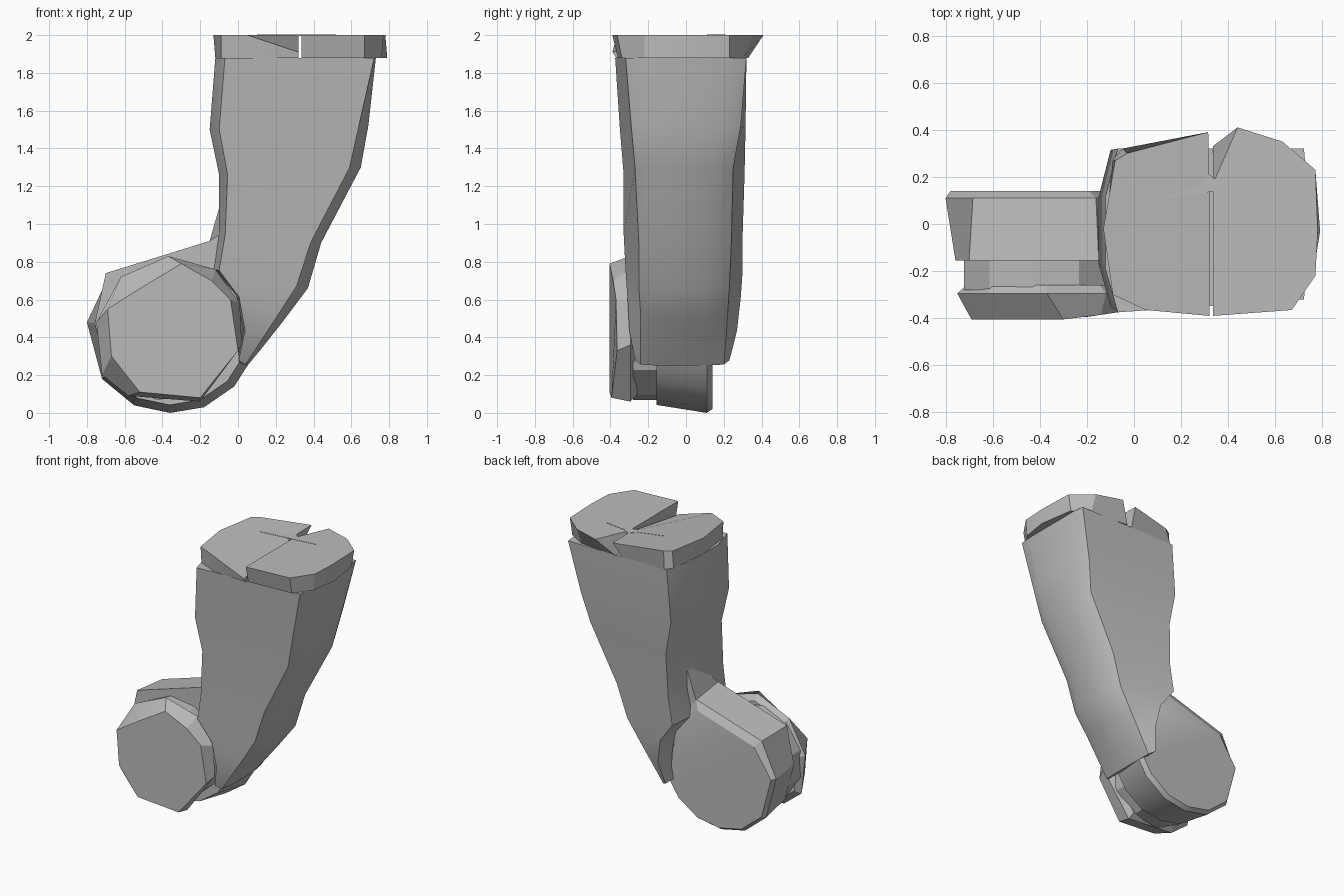
import bpy, bmesh, math
from mathutils import Vector

cube = bpy.data.objects.get("Cube")
if cube:
    bpy.data.objects.remove(cube, do_unlink=True)

GREY = (0.5, 0.5, 0.5, 1)
grey = bpy.data.materials.new("plain grey")
grey.use_nodes = True
grey.diffuse_color = GREY
grey.node_tree.nodes["Principled BSDF"].inputs["Base Color"].default_value = GREY


def loft(name, rings, angle=30):
    """Skin closed rings of equal point count and cap both ends."""
    bm = bmesh.new()
    loops = [[bm.verts.new(p) for p in ring] for ring in rings]
    for a, b in zip(loops, loops[1:]):
        for i in range(len(a)):
            j = (i + 1) % len(a)
            bm.faces.new((a[i], a[j], b[j], b[i]))
    bm.faces.new(loops[0])
    bm.faces.new(loops[-1])
    bmesh.ops.recalc_face_normals(bm, faces=bm.faces)
    mesh = bpy.data.meshes.new(name)
    bm.to_mesh(mesh)
    bm.free()
    mesh.materials.append(grey)
    obj = bpy.data.objects.new(name, mesh)
    bpy.context.collection.objects.link(obj)
    bpy.ops.object.select_all(action='DESELECT')
    obj.select_set(True)
    bpy.context.view_layer.objects.active = obj
    bpy.ops.object.shade_smooth_by_angle(angle=math.radians(angle))


def arm_section(left, right, front, back, front_r, back_r, t):
    """Chamfered section between a left and a right point in the x-z plane."""
    outline = [(0.06, front), (0, front + 0.18), (0, back - 0.2), (0.06, back),
               (t, back_r), (1, back_r - 0.1), (1, front_r + 0.1), (t, front_r)]
    a, b = Vector(left), Vector(right)
    ring = []
    for u, y in outline:
        p = a.lerp(b, u)
        ring.append((p.x, y, p.y))
    return ring


mid = Vector((-0.38, 0.42))


def side_ring(points, y, lower=1.0, upper=1.0, tilt=0.0):
    """x-z outline at depth y, scaled about the drum centre below and above
    its shoulder line; tilt pushes the part near the arm back."""
    ring = []
    for point in points:
        scale = upper if point[1] > 0.6 else lower
        p = mid + (Vector(point) - mid) * scale
        ring.append((p.x, y + tilt * max(0, p.x + 0.27), p.y))
    return ring


# Curved arm, wide and square at the top, tapering into the drum
loft("curved_arm", [arm_section(*s) for s in (
    ((-0.12, 1.88), (0.73, 1.88), -0.375, 0.32, -0.32, 0.32, 0.99),
    ((-0.15, 1.50), (0.69, 1.52), -0.35, 0.315, -0.29, 0.29, 0.94),
    ((-0.10, 1.26), (0.65, 1.30), -0.33, 0.31, -0.27, 0.25, 0.92),
    ((-0.10, 0.95), (0.44, 0.90), -0.33, 0.30, -0.25, 0.24, 0.9),
    ((-0.13, 0.76), (0.37, 0.66), -0.32, 0.30, -0.25, 0.23, 0.88),
    ((-0.01, 0.62), (0.25, 0.50), -0.31, 0.29, -0.24, 0.22, 0.85),
    ((0.03, 0.44), (0.14, 0.36), -0.30, 0.27, -0.24, 0.21, 0.8),
    ((0.00, 0.28), (0.05, 0.25), -0.27, 0.23, -0.24, 0.20, 0.8))])

# Drum body at the foot of the arm, with a shoulder rising into the arm
drum = [(-0.80, 0.48), (-0.70, 0.74), (-0.15, 0.91), (0.0, 0.75), (0.03, 0.5),
        (0.05, 0.25), (-0.02, 0.14), (-0.18, 0.03), (-0.36, 0.0),
        (-0.55, 0.04), (-0.72, 0.18)]
loft("drum_body", [side_ring(drum, -0.155, 0.9, 1.0), side_ring(drum, 0.11, 1.0, 0.95),
                   side_ring(drum, 0.14, 0.95, 0.82)], 25)

# Web that joins the shoulder to the arm, higher at the back
loft("shoulder_web", [[(-0.15, -0.15, 0.91), (-0.09, -0.15, 0.95), (0, -0.15, 0.75)],
                      [(-0.16, 0.11, 0.87), (-0.09, 0.13, 1.12), (0, 0.13, 0.75)]])

# Narrow neck between the drum and the front disc
neck = [mid + 0.355 * Vector((math.cos(a), math.sin(a)))
        for a in (math.tau * i / 11 for i in range(11))]
loft("drum_neck", [side_ring(neck, y) for y in (-0.28, -0.14)], 25)

# Faceted front disc with an uneven front face
rim = [(0.02, 0.36), (0.01, 0.58), (-0.12, 0.76), (-0.37, 0.83), (-0.62, 0.72),
       (-0.75, 0.48), (-0.72, 0.20), (-0.58, 0.09), (-0.20, 0.06)]
face = [(0.0, 0.33), (-0.04, 0.60), (-0.14, 0.70), (-0.30, 0.79), (-0.50, 0.67),
        (-0.69, 0.55), (-0.67, 0.30), (-0.52, 0.11), (-0.20, 0.08)]
loft("front_disc", [side_ring(rim, -0.26, 0.9, 0.9), side_ring(rim, -0.295),
                    side_ring(face, -0.405, tilt=0.15)], 20)


# Split cap: two slabs with a slot and a back notch; the right one dips at the slot
def cap_half(name, top, bottom, dip):
    upper = [(x, y, 2.0) for x, y in top]
    upper[0] = (*top[0], 2.0 - dip)
    loft(name, [[(x, y, 1.88) for x, y in bottom], upper], 20)


cap_half("cap_right_half",
         [(0.32, -0.39), (0.05, -0.365), (-0.09, -0.30), (-0.13, -0.02),
          (-0.08, 0.27), (-0.03, 0.30), (0.315, 0.39), (0.32, 0.18)],
         [(0.32, -0.37), (0.05, -0.355), (-0.09, -0.29), (-0.12, -0.02),
          (-0.09, 0.27), (-0.05, 0.32), (0.29, 0.32), (0.32, 0.18)], 0.09)
cap_half("cap_left_half",
         [(0.335, -0.39), (0.67, -0.365), (0.77, -0.22), (0.78, -0.03),
          (0.77, 0.23), (0.63, 0.35), (0.44, 0.41), (0.335, 0.17)],
         [(0.335, -0.36), (0.67, -0.34), (0.76, -0.22), (0.79, -0.03),
          (0.75, 0.23), (0.63, 0.30), (0.335, 0.33), (0.335, 0.17)], 0)

# Thin bridge across the slot
bridge = [(0.10, 0.11), (0.36, 0.14), (0.52, 0.16), (0.36, 0.18), (0.32, 0.21), (0.27, 0.16)]
loft("cap_bridge", [[(x, y, z) for x, y in bridge] for z in (1.995, 2.002)])
